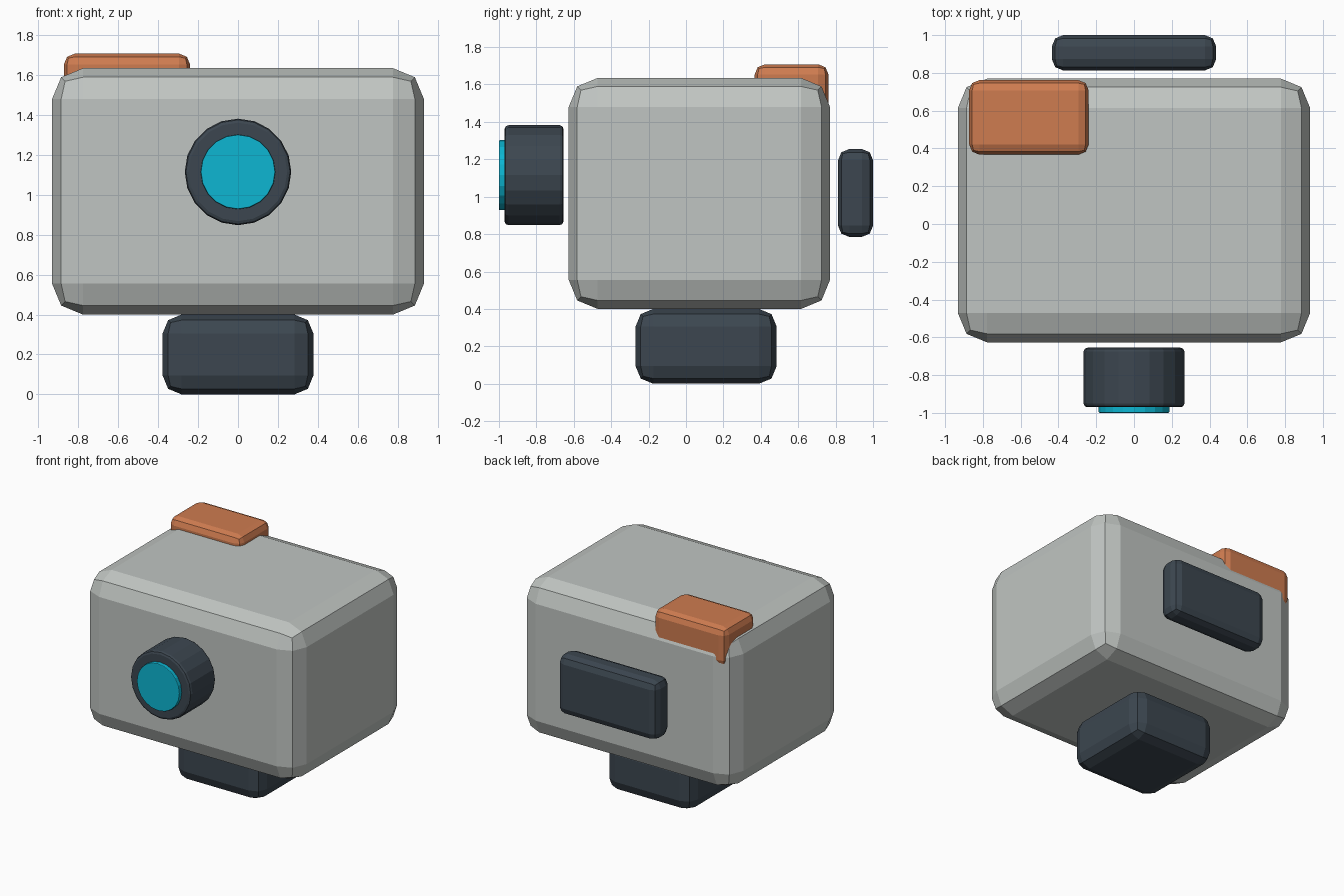
import bpy
import bmesh
import math
from mathutils import Matrix

if "Cube" in bpy.data.objects:
    bpy.data.objects.remove(bpy.data.objects["Cube"])


def material(name, color):
    m = bpy.data.materials.new(name)
    m.diffuse_color = (*color, 1.0)
    m.use_nodes = True
    m.node_tree.nodes["Principled BSDF"].inputs["Base Color"].default_value = m.diffuse_color
    return m


GREY = material("light grey", (0.53, 0.56, 0.54))
SLATE = material("dark slate", (0.045, 0.062, 0.08))
ORANGE = material("orange", (0.62, 0.2, 0.08))
CYAN = material("cyan", (0.004, 0.47, 0.65))


def finish(name, bm, mat, bevel):
    """Turn a bmesh into a flat shaded object with chamfered edges."""
    bmesh.ops.recalc_face_normals(bm, faces=bm.faces)
    mesh = bpy.data.meshes.new(name)
    bm.to_mesh(mesh)
    bm.free()
    mesh.materials.append(mat)
    ob = bpy.data.objects.new(name, mesh)
    bpy.context.collection.objects.link(ob)
    mod = ob.modifiers.new("rounded edges", 'BEVEL')
    mod.width = bevel
    mod.segments = 2
    mod.limit_method = 'ANGLE'
    mod.angle_limit = math.radians(40)
    return ob


def box(name, lo, hi, bevel, mat):
    bm = bmesh.new()
    bmesh.ops.create_cube(bm, size=1)
    for v in bm.verts:
        v.co = [(a + b) / 2 + c * (b - a) for a, b, c in zip(lo, hi, v.co)]
    return finish(name, bm, mat, bevel)


def disc(name, radius, front, back, z, bevel, mat, sides=20):
    """Cylinder whose axis runs along y."""
    bm = bmesh.new()
    place = Matrix.Translation((0, (front + back) / 2, z)) @ Matrix.Rotation(math.pi / 2, 4, 'X')
    bmesh.ops.create_cone(bm, cap_ends=True, segments=sides, radius1=radius,
                          radius2=radius, depth=back - front, matrix=place)
    return finish(name, bm, mat, bevel)


# Main casing and the foot below it
box("body", (-0.932, -0.627, 0.40), (0.932, 0.77, 1.635), 0.155, GREY)
box("foot", (-0.378, -0.27, 0.0), (0.378, 0.485, 0.40), 0.095, SLATE)

# Rear panel and top button
box("rear_panel", (-0.435, 0.813, 0.785), (0.435, 1.0, 1.255), 0.06, SLATE)
box("top_button", (-0.873, 0.367, 1.40), (-0.24, 0.762, 1.708), 0.055, ORANGE)

# Lens barrel and glass
disc("lens_barrel", 0.267, -0.97, -0.655, 1.115, 0.02, SLATE)
disc("lens_glass", 0.187, -1.0, -0.96, 1.115, 0.005, CYAN)
